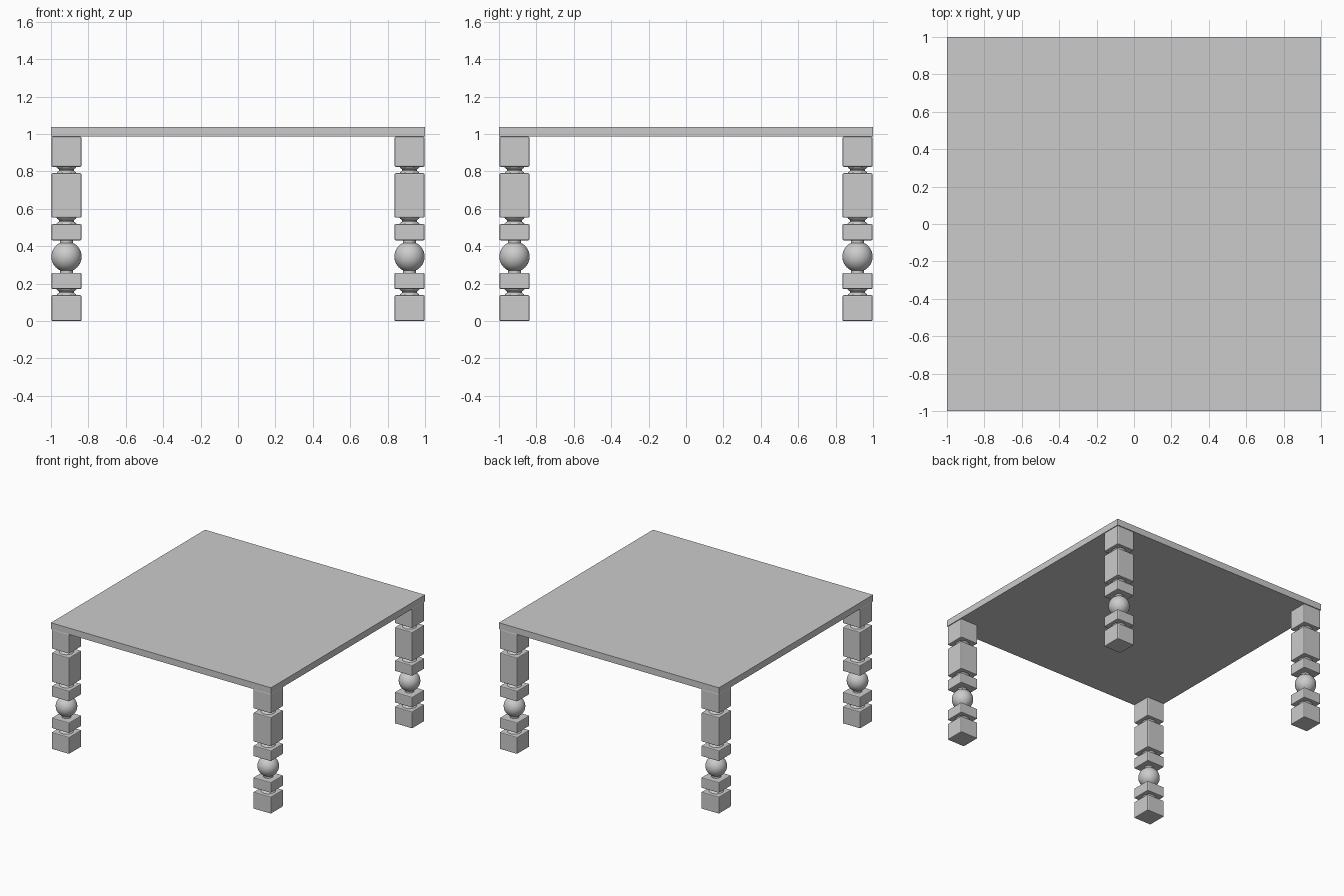
import bpy, bmesh, math

if "Cube" in bpy.data.objects:
    bpy.data.objects.remove(bpy.data.objects["Cube"])

C = 0.917   # leg centre offset
W = 0.16    # leg width


def finish(bm, name, smooth=False):
    bmesh.ops.recalc_face_normals(bm, faces=bm.faces)
    me = bpy.data.meshes.new(name)
    bm.to_mesh(me)
    bm.free()
    for p in me.polygons:
        p.use_smooth = smooth
    ob = bpy.data.objects.new(name, me)
    bpy.context.collection.objects.link(ob)
    return ob


def block(name, x, y, w, z0, z1, bevel=0.006):
    bm = bmesh.new()
    bmesh.ops.create_cube(bm, size=1)
    for v in bm.verts:
        v.co = (x + v.co.x * w, y + v.co.y * w, (z0 + z1) / 2 + v.co.z * (z1 - z0))
    if bevel:
        bmesh.ops.bevel(bm, geom=bm.edges[:], offset=bevel, segments=2,
                        profile=0.5, affect='EDGES')
    return finish(bm, name)


def lathe(name, x, y, profile, n=32):
    bm = bmesh.new()
    rings = [[bm.verts.new((x + r * math.cos(2 * math.pi * i / n),
                            y + r * math.sin(2 * math.pi * i / n), z))
              for i in range(n)] for r, z in profile]
    for a, b in zip(rings, rings[1:]):
        for i in range(n):
            j = (i + 1) % n
            bm.faces.new((a[i], a[j], b[j], b[i]))
    bm.faces.new(rings[0])
    bm.faces.new(rings[-1])
    return finish(bm, name)


# Table top
block("table_top", 0, 0, 2.0, 0.985, 1.038, 0)

BLOCKS = [(0.0, 0.138), (0.171, 0.257), (0.431, 0.518), (0.552, 0.79), (0.824, 0.985)]
NECKS = [(0.138, 0.171), (0.518, 0.552), (0.79, 0.824)]

for sx, sy, leg in ((-1, -1, "front_left"), (1, -1, "front_right"),
                    (-1, 1, "back_left"), (1, 1, "back_right")):
    x, y = sx * C, sy * C
    # Square leg blocks
    for i, (a, b) in enumerate(BLOCKS):
        block(f"{leg}_leg_block_{i + 1}", x, y, W, a, b)
    # Turned waists between blocks
    for i, (a, b) in enumerate(NECKS):
        h = b - a
        prof = [(0.055, a - 0.002), (0.05, a + 0.15 * h), (0.04, a + 0.4 * h),
                (0.04, a + 0.6 * h), (0.05, b - 0.15 * h), (0.055, b + 0.002)]
        lathe(f"{leg}_leg_neck_{i + 1}", x, y, prof)
    # Ball with small collars
    bm = bmesh.new()
    bmesh.ops.create_uvsphere(bm, u_segments=32, v_segments=16, radius=0.081)
    bmesh.ops.translate(bm, verts=bm.verts, vec=(x, y, 0.344))
    finish(bm, f"{leg}_leg_ball", True)
    for nm, a, b in (("lower", 0.255, 0.27), ("upper", 0.418, 0.433)):
        lathe(f"{leg}_leg_{nm}_collar", x, y, [(0.035, a), (0.035, b)])
